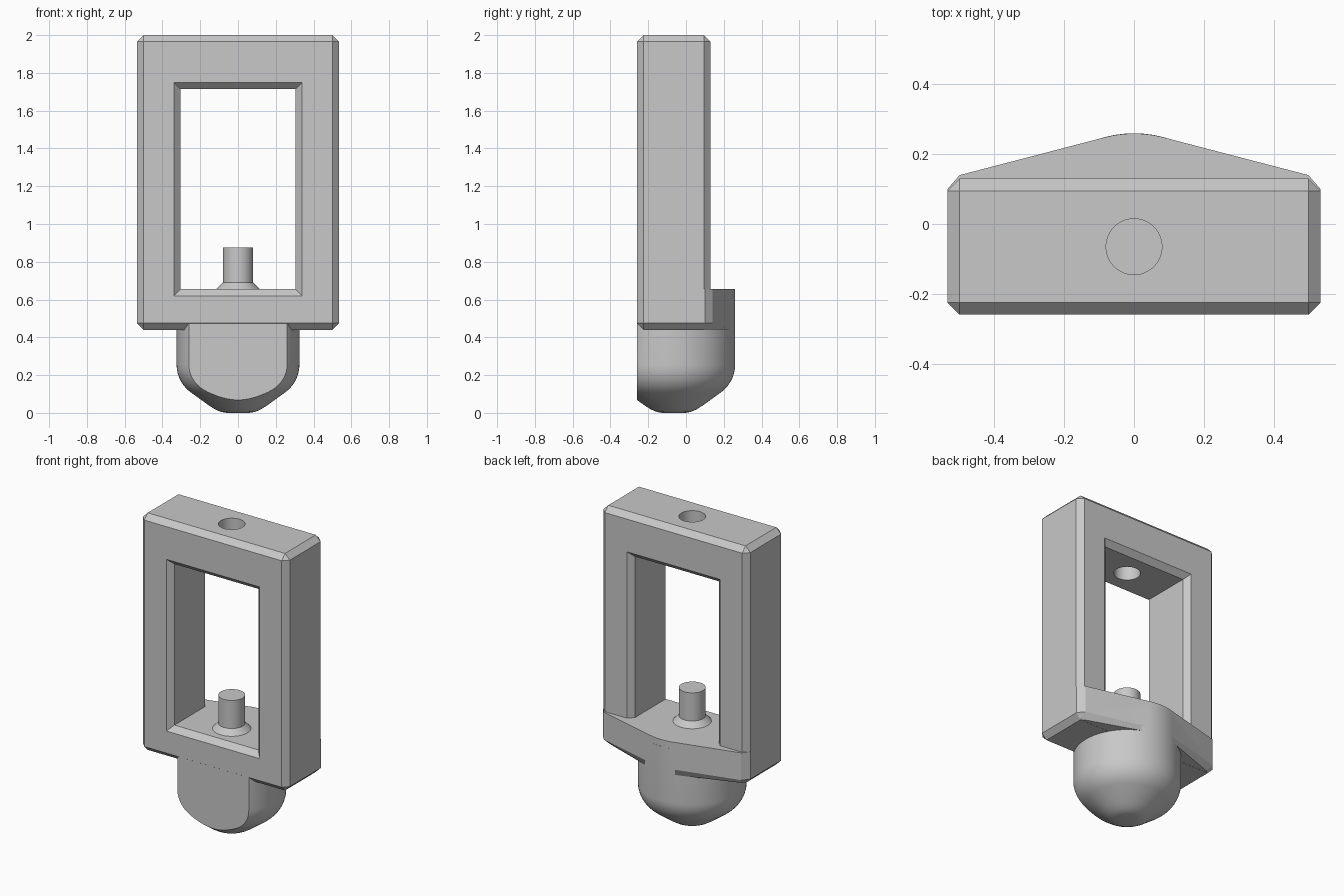
import bpy, bmesh
from math import sin, cos, radians
from mathutils import Vector

if "Cube" in bpy.data.objects:
    bpy.data.objects.remove(bpy.data.objects["Cube"])

AXIS_Y = -0.065                  # centre line of the knob, stud and hole
HALF, FRONT, BACK = 0.535, -0.26, 0.13
BASE, TOP, FLOOR, CEIL = 0.44, 2.0, 0.655, 1.715
CHAMFER, GAP = 0.035, 0.305

grey = bpy.data.materials.new("plain grey")
grey.use_nodes = True
grey.diffuse_color = (0.58, 0.58, 0.58, 1)
grey.node_tree.nodes["Principled BSDF"].inputs["Base Color"].default_value = grey.diffuse_color


def finish(bm, name):
    bmesh.ops.recalc_face_normals(bm, faces=bm.faces[:])
    mesh = bpy.data.meshes.new(name)
    bm.to_mesh(mesh)
    bm.free()
    mesh.materials.append(grey)
    ob = bpy.data.objects.new(name, mesh)
    bpy.context.collection.objects.link(ob)
    return ob


def loft(bm, loops):
    """Skin a list of closed loops and cap both ends."""
    rings = [[bm.verts.new(p) for p in loop] for loop in loops]
    n = len(rings[0])
    for a, b in zip(rings, rings[1:]):
        for i in range(n):
            j = (i + 1) % n
            bm.faces.new((a[i], a[j], b[j], b[i]))
    bm.faces.new(rings[0])
    bm.faces.new(rings[-1])


def lathe(bm, profile, steps=72):
    turns = [radians(360 * i / steps) for i in range(steps)]
    loft(bm, [[(r * cos(t), AXIS_Y + r * sin(t), z) for t in turns] for r, z in profile])


def combine(ob, tool, operation):
    mod = ob.modifiers.new(operation, 'BOOLEAN')
    mod.operation, mod.solver, mod.object = operation, 'EXACT', tool
    bpy.context.view_layer.objects.active = ob
    bpy.ops.object.modifier_apply(modifier=mod.name)
    bpy.data.objects.remove(tool)


# Chamfered outer block of the frame
bm = bmesh.new()
loft(bm, [[(-HALF, FRONT, z), (HALF, FRONT, z), (HALF, BACK, z), (-HALF, BACK, z)]
          for z in (BASE, TOP)])
bmesh.ops.bevel(bm, geom=bm.edges[:], offset=CHAMFER, offset_type='OFFSET',
                segments=1, affect='EDGES', profile=0.5)
body = finish(bm, "frame_body")

# Window opening, flared toward the front and back
bm = bmesh.new()
loops = []
for y, flare in ((FRONT - CHAMFER, 2 * CHAMFER), (FRONT + CHAMFER, 0),
                 (BACK - CHAMFER, 0), (BACK + CHAMFER, 2 * CHAMFER)):
    x, low, high = GAP + flare, FLOOR - flare, CEIL + flare
    loops.append([(-x, y, low), (x, y, low), (x, y, high), (-x, y, high)])
loft(bm, loops)
combine(body, finish(bm, "window_cutter"), 'DIFFERENCE')

# Round hole through the top bar
bm = bmesh.new()
lathe(bm, [(0.08, CEIL - 0.1), (0.08, TOP + 0.1)])
combine(body, finish(bm, "hole_cutter"), 'DIFFERENCE')

# Wedge-shaped back support with a rounded apex and chamfered lower edge
side = HALF - 0.0005
arc = [(0.3245 * sin(radians(a)), AXIS_Y + 0.3245 * cos(radians(a))) for a in range(15, -16, -5)]
outline = [(-side, -0.1), (side, -0.1), (side, 0.1), (0.5, 0.14)] + arc + [(-0.5, 0.14), (-side, 0.1)]
bm = bmesh.new()
loft(bm, [[(x, y, z) for x, y in outline] for z in (BASE + 0.0005, FLOOR)])
lower = [e for e in bm.edges if all(v.co.z < 0.5 for v in e.verts)
         and not all(v.co.y < -0.05 for v in e.verts)]
bmesh.ops.bevel(bm, geom=lower, offset=CHAMFER, offset_type='OFFSET',
                segments=1, affect='EDGES', profile=0.5)
combine(body, finish(bm, "back_wedge"), 'UNION')

# Rounded knob below, sliced flat at the front
profile = [(0.06, 0), (0.09, 0.005), (0.12, 0.018), (0.155, 0.04)]
profile += [(0.145 + 0.18 * sin(radians(a)), 0.255 - 0.18 * cos(radians(a))) for a in range(36, 91, 6)]
profile.append((0.325, 0.61))
bm = bmesh.new()
lathe(bm, profile)
bmesh.ops.bisect_plane(bm, geom=bm.verts[:] + bm.edges[:] + bm.faces[:],
                       plane_co=Vector((0, FRONT + 0.0005, 0)), plane_no=Vector((0, -1, 0)),
                       clear_outer=True)
bmesh.ops.holes_fill(bm, edges=[e for e in bm.edges if e.is_boundary], sides=0)
combine(body, finish(bm, "knob"), 'UNION')

# Stud with a conical collar on the window floor
bm = bmesh.new()
lathe(bm, [(0.115, FLOOR - 0.01), (0.115, FLOOR), (0.08, 0.69), (0.08, 0.875)])
stud = finish(bm, "stud")

for ob in (body, stud):
    bpy.ops.object.select_all(action='DESELECT')
    ob.select_set(True)
    bpy.context.view_layer.objects.active = ob
    bpy.ops.object.shade_smooth_by_angle(angle=radians(25))
